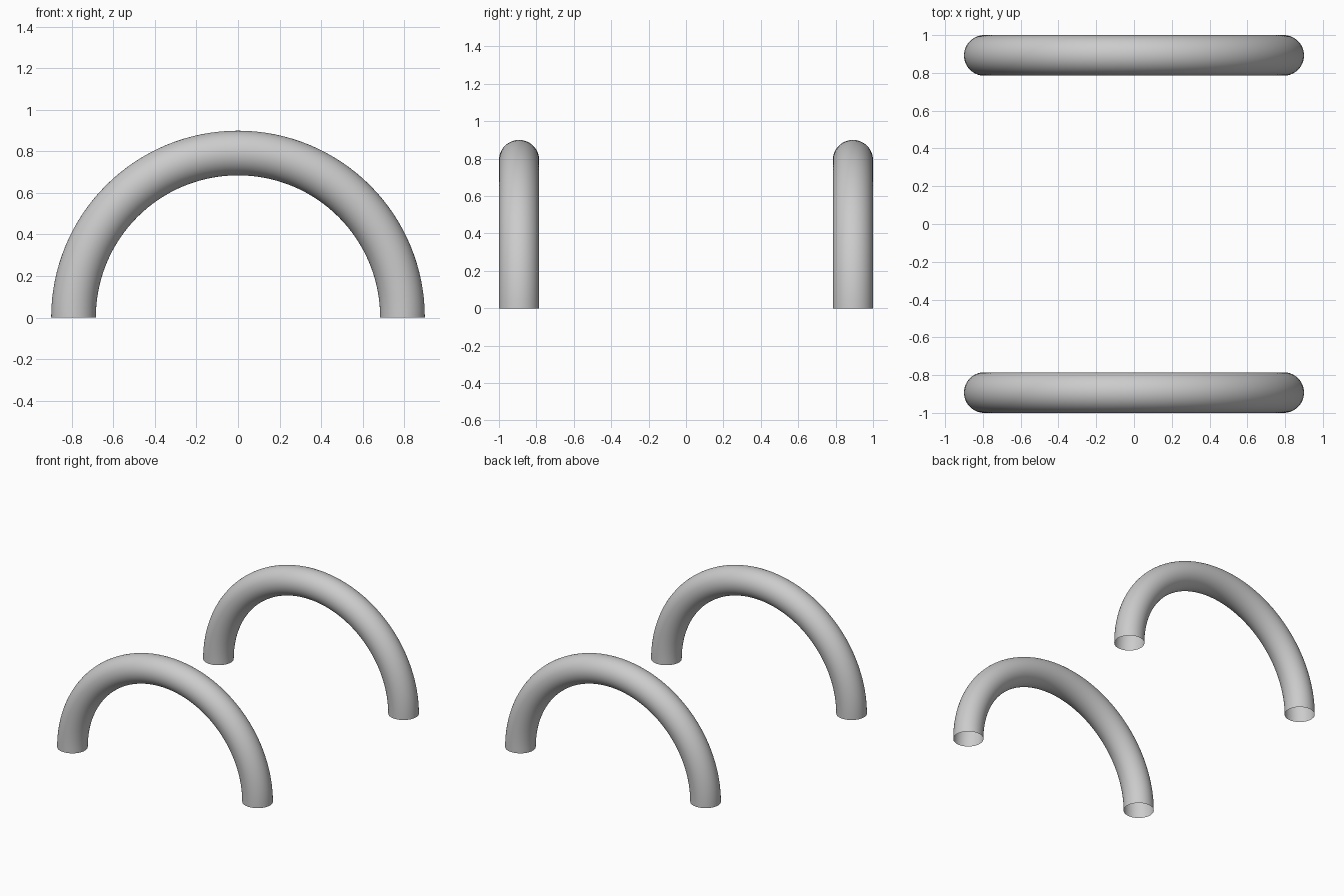
import bpy
from math import sin, cos, pi

if "Cube" in bpy.data.objects:
    bpy.data.objects.remove(bpy.data.objects["Cube"])

ARCH_R = 0.7925    # radius of the arch centre line
TUBE_R = 0.1075    # radius of the round tube
OFFSET_Y = 0.8925  # distance of each arch from the middle
STEPS, SIDES = 64, 48


def half_ring(name, y):
    """Open-ended round tube bent into a semicircle standing on z = 0."""
    verts, faces = [], []
    for i in range(STEPS + 1):
        a = pi * i / STEPS
        for j in range(SIDES):
            t = 2 * pi * j / SIDES
            r = ARCH_R + TUBE_R * cos(t)
            verts.append((r * cos(a), TUBE_R * sin(t), r * sin(a)))
    for i in range(STEPS):
        for j in range(SIDES):
            k = (j + 1) % SIDES
            faces.append((i * SIDES + j, i * SIDES + k,
                          (i + 1) * SIDES + k, (i + 1) * SIDES + j))
    mesh = bpy.data.meshes.new(name)
    mesh.from_pydata(verts, [], faces)
    mesh.shade_smooth()
    obj = bpy.data.objects.new(name, mesh)
    obj.location.y = y
    bpy.context.collection.objects.link(obj)
    return obj


# Matching arches at the front and back
half_ring("front_arch", -OFFSET_Y)
half_ring("back_arch", OFFSET_Y)
